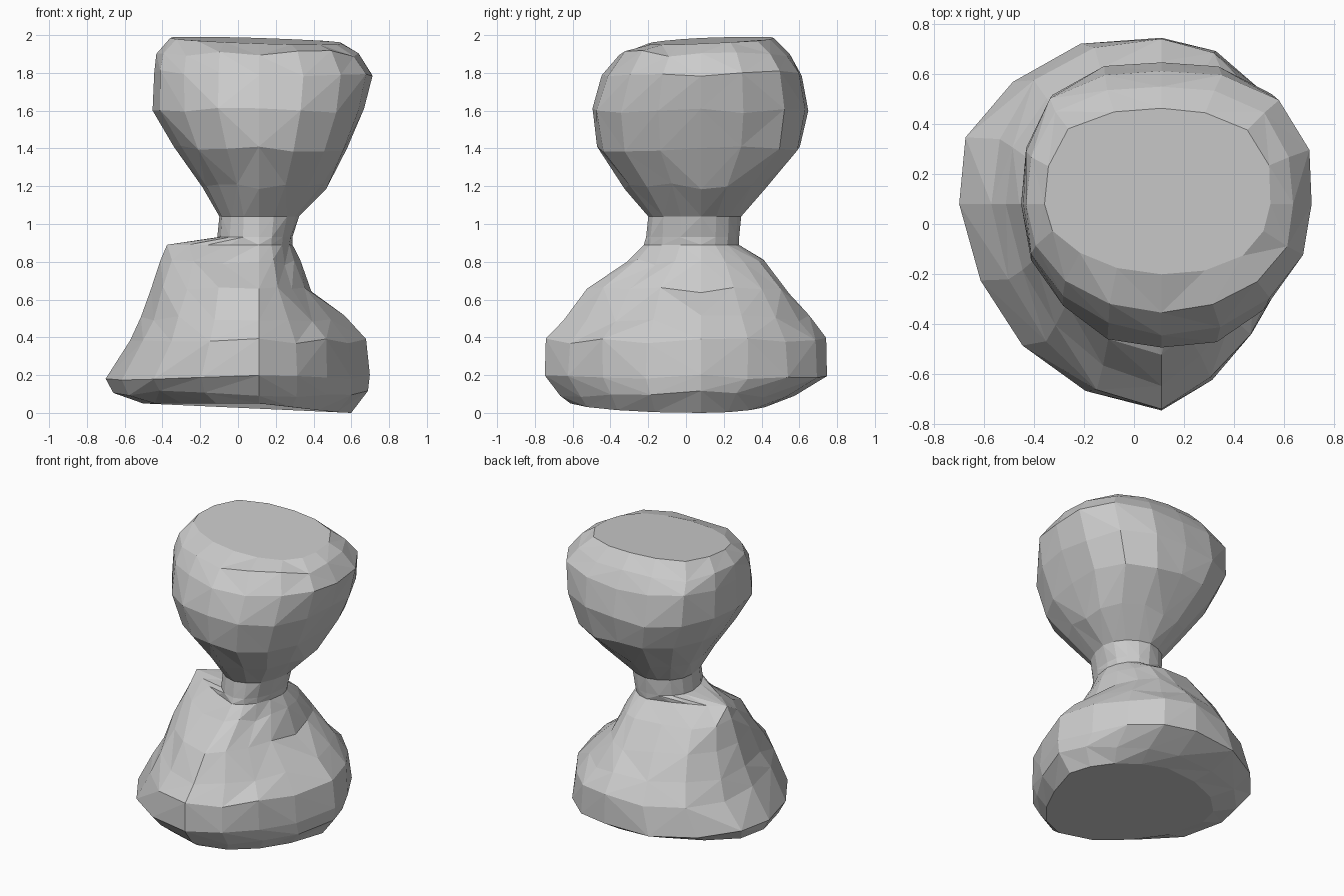
import bpy
import bmesh
import math
import random

random.seed(11)
if "Cube" in bpy.data.objects:
    bpy.data.objects.remove(bpy.data.objects["Cube"], do_unlink=True)

SIDES = 16
CENTRE_X, CENTRE_Y = 0.11, 0.08

stone = bpy.data.materials.new("pale grey stone")
stone.use_nodes = True
stone.diffuse_color = (0.6, 0.6, 0.6, 1)
stone.node_tree.nodes["Principled BSDF"].inputs["Base Color"].default_value = (0.6, 0.6, 0.6, 1)

# How square each corner is: back left, back right, front right, front left
BASE_CORNERS = (1.75, 2.25, 1.75, 1.5)
SHOULDER_CORNERS = (1.8, 1.15, 1.15, 1.8)
NECK_CORNERS = (2, 2, 2, 2)
HEAD_CORNERS = (2.9, 2.9, 2.0, 2.2)

# Cross-sections: height, right edge, left edge, front edge, back edge
BASE = [
    (0.05, -0.5, 0.6, -0.62, 0.46),
    (0.1, -0.66, 0.68, -0.67, 0.58),
    (0.19, -0.71, 0.69, -0.755, 0.755),
    (0.38, -0.58, 0.67, -0.74, 0.75),
    (0.5, -0.52, 0.56, -0.64, 0.66),
    (0.65, -0.46, 0.39, -0.52, 0.55),
    (0.8, -0.41, 0.33, -0.31, 0.42),
]
SHOULDER = [(0.89, -0.38, 0.29, -0.22, 0.28)]
NECK = [
    (0.93, -0.11, 0.29, -0.21, 0.28),
    (1.04, -0.1, 0.32, -0.2, 0.29),
]
HEAD = [
    (1.2, -0.19, 0.47, -0.32, 0.42),
    (1.4, -0.34, 0.58, -0.47, 0.6),
    (1.6, -0.45, 0.67, -0.5, 0.64),
    (1.8, -0.45, 0.71, -0.44, 0.61),
    (1.9, -0.43, 0.64, -0.35, 0.55),
    (1.97, -0.36, 0.55, -0.2, 0.46),
]


def section_ring(bm, section, corners):
    """A rough oval whose four quarters have their own radii and squareness."""
    height, right, left, front, back = section
    ring = []
    for i in range(SIDES):
        angle = math.tau * (i + 0.001) / SIDES
        c, s = math.cos(angle), math.sin(angle)
        power = corners[int(4 * i / SIDES)]
        radius = (abs(c) ** power + abs(s) ** power) ** (-1 / power)
        radius *= random.uniform(0.985, 1.015)
        x = CENTRE_X + c * radius * (left - CENTRE_X if c > 0 else CENTRE_X - right)
        y = CENTRE_Y + s * radius * (back - CENTRE_Y if s > 0 else CENTRE_Y - front)
        z = height
        if section == BASE[0]:
            z -= 0.05 * max(0, c)  # the base dips to one side
        elif section == HEAD[-1]:
            z += 0.015 * s - 0.015 * c  # the crown slopes
        elif corners in (BASE_CORNERS, HEAD_CORNERS):
            z += random.uniform(-0.018, 0.018)
        ring.append(bm.verts.new((x, y, z)))
    return ring


def reach(u, v):
    """Distance of an edge's middle from the upright axis."""
    middle = (u.co + v.co) / 2
    return math.hypot(middle.x - CENTRE_X, middle.y - CENTRE_Y)


# Chipped stone bust: base, shoulder, neck and head in one skin
bm = bmesh.new()
rings = []
for sections, corners in ((BASE, BASE_CORNERS), (SHOULDER, SHOULDER_CORNERS),
                          (NECK, NECK_CORNERS), (HEAD, HEAD_CORNERS)):
    rings += [section_ring(bm, section, corners) for section in sections]
for low, high in zip(rings, rings[1:]):
    for i in range(SIDES):
        j = (i + 1) % SIDES
        a, b, c, d = low[i], low[j], high[j], high[i]
        # Split each patch along its outward diagonal
        if reach(a, c) > reach(b, d):
            bm.faces.new((a, b, c))
            bm.faces.new((a, c, d))
        else:
            bm.faces.new((a, b, d))
            bm.faces.new((b, c, d))
bm.faces.new(list(reversed(rings[0])))
bm.faces.new(rings[-1])
bmesh.ops.recalc_face_normals(bm, faces=bm.faces)

mesh = bpy.data.meshes.new("stone_bust")
bm.to_mesh(mesh)
bm.free()
mesh.materials.append(stone)
bust = bpy.data.objects.new("stone_bust", mesh)
bpy.context.collection.objects.link(bust)
